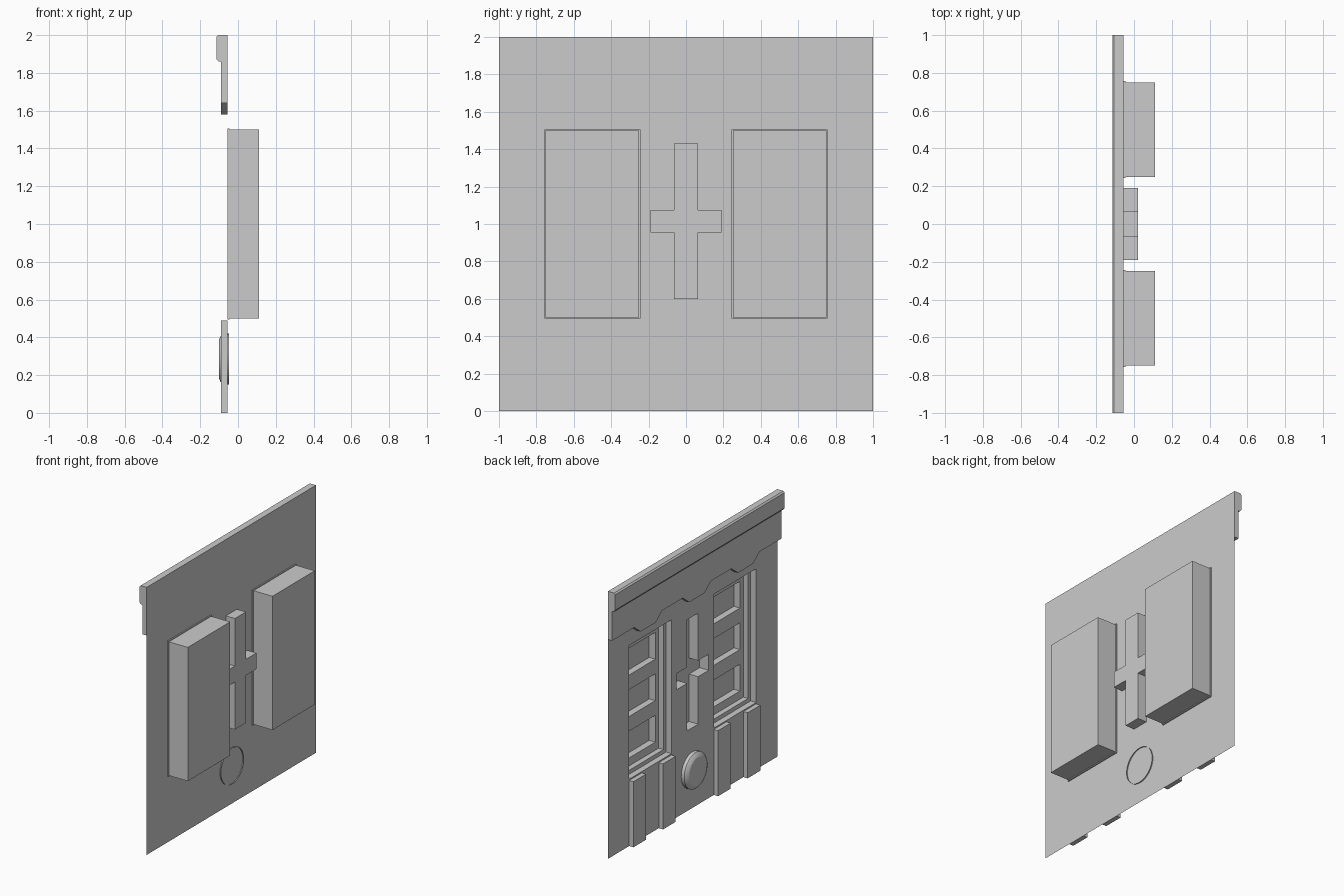
import bpy, bmesh, math

if "Cube" in bpy.data.objects:
    bpy.data.objects.remove(bpy.data.objects["Cube"], do_unlink=True)

plaster = bpy.data.materials.new("plain_grey")
plaster.use_nodes = True
grey = (0.6, 0.6, 0.6, 1)
plaster.diffuse_color = grey
plaster.node_tree.nodes["Principled BSDF"].inputs["Base Color"].default_value = grey

WALL = -0.055   # wall plane; the facade looks towards -x


def finish(name, bm, mirror=False, recalc=True):
    if recalc:
        bmesh.ops.recalc_face_normals(bm, faces=bm.faces)
    mesh = bpy.data.meshes.new(name)
    bm.to_mesh(mesh)
    bm.free()
    mesh.materials.append(plaster)
    obj = bpy.data.objects.new(name, mesh)
    bpy.context.collection.objects.link(obj)
    if mirror:
        mod = obj.modifiers.new("Mirror", "MIRROR")
        mod.use_axis = (False, True, False)
        mod.use_mirror_merge = False
    return obj


def rect(y0, y1, z0, z1, inset=0):
    y0, y1, z0, z1 = y0 + inset, y1 - inset, z0 + inset, z1 - inset
    return [(y0, z0), (y1, z0), (y1, z1), (y0, z1)]


def ring(bm, outline, x):
    return [bm.verts.new((x, y, z)) for y, z in outline]


def bridge(bm, a, b):
    n = len(a)
    for i in range(n):
        j = (i + 1) % n
        bm.faces.new((a[i], a[j], b[j], b[i]))


def prism(bm, outline, x0, x1):
    """Open at x0, capped at x1."""
    a, b = ring(bm, outline, x0), ring(bm, outline, x1)
    bridge(bm, a, b)
    bm.faces.new(b)


def sheet(bm, loops):
    """Flat face with holes: first loop is the border, the rest are holes."""
    edges = []
    for lp in loops:
        for i, v in enumerate(lp):
            w = lp[(i + 1) % len(lp)]
            edges.append(bm.edges.get((v, w)) or bm.edges.new((v, w)))
    bmesh.ops.triangle_fill(bm, use_beauty=True, edges=edges, normal=(-1, 0, 0))


# Outlines shared by the wall openings and the parts behind them
opening = rect(0.25, 0.75, 0.5, 1.5)
cross = [(-0.065, 0.6), (0.065, 0.6), (0.065, 0.955), (0.19, 0.955),
         (0.19, 1.075), (0.065, 1.075), (0.065, 1.43), (-0.065, 1.43),
         (-0.065, 1.075), (-0.19, 1.075), (-0.19, 0.955), (-0.065, 0.955)]

# Wall sheet with two window openings and a cross opening
bm = bmesh.new()
outlines = [rect(-1, 1, 0, 2), opening, [(-y, z) for y, z in opening], cross]
sheet(bm, [ring(bm, o, WALL) for o in outlines])
finish("wall", bm, recalc=False)

# Cross-shaped niche
bm = bmesh.new()
prism(bm, cross, WALL, 0.02)
finish("cross_niche", bm)

# Boxes behind the windows
bm = bmesh.new()
prism(bm, opening, WALL, 0.11)
finish("window_box", bm, mirror=True)

# Narrow lip round each box at the back of the wall
bm = bmesh.new()
outer = rect(0.25, 0.75, 0.5, 1.5, -0.006)
loops = [ring(bm, o, x) for o, x in
         ((outer, WALL), (outer, -0.046), (opening, -0.046))]
bridge(bm, loops[0], loops[1])
bridge(bm, loops[1], loops[2])
finish("window_lip", bm, mirror=True)

# Stepped window frame with three stacked panes
bm = bmesh.new()
inner = rect(0.25, 0.75, 0.5, 1.5, 0.03)
steps = [ring(bm, o, x) for o, x in
         ((opening, -0.01), (inner, -0.01), (inner, 0.03))]
for a, b in zip(steps, steps[1:]):
    bridge(bm, a, b)
pane_rings = []
for row in range(3):
    z = 0.59 + 0.31 * row
    pane = rect(0.32, 0.68, z, z + 0.2)
    front, back = ring(bm, pane, 0.03), ring(bm, pane, 0.08)
    bridge(bm, front, back)
    bm.faces.new(back)
    pane_rings.append(front)
sheet(bm, [steps[-1]] + pane_rings)
finish("window_frame", bm, mirror=True)

# Pilasters under the windows
bm = bmesh.new()
for y in (0.25, 0.6):
    prism(bm, rect(y, y + 0.15, 0, 0.49), WALL, -0.09)
finish("pilasters", bm, mirror=True)

# Frieze with three hanging tabs
low, high = 1.58, 1.64
edge = [(-1, high)]
for c in (-0.575, 0, 0.575):
    edge += [(c - 0.165, high), (c - 0.09, low), (c + 0.09, low), (c + 0.165, high)]
edge += [(1, high), (1, 1.88), (-1, 1.88)]
bm = bmesh.new()
prism(bm, edge, WALL, -0.09)
finish("frieze", bm)

# Cornice with softened edges
profile = [(WALL, 2), (-0.105, 2), (-0.115, 1.99), (-0.115, 1.875),
           (-0.103, 1.86), (-0.089, 1.86), (WALL, 1.87)]
bm = bmesh.new()
ends = [[bm.verts.new((x, y, z)) for x, z in profile] for y in (-1, 1)]
bridge(bm, *ends)
for end in ends:
    bm.faces.new(end)
finish("cornice", bm)

# Round boss set through the wall, open at the back
bm = bmesh.new()
SEG = 32
rings = []
for x, r in ((-0.047, 0.135), (-0.08, 0.135), (-0.092, 0.122), (-0.1, 0.105)):
    circle = [(r * math.cos(2 * math.pi * i / SEG),
               0.285 + r * math.sin(2 * math.pi * i / SEG)) for i in range(SEG)]
    rings.append(ring(bm, circle, x))
for a, b in zip(rings, rings[1:]):
    bridge(bm, a, b)
bm.faces.new(rings[-1])
boss = finish("round_boss", bm)
bpy.ops.object.select_all(action="DESELECT")
boss.select_set(True)
bpy.context.view_layer.objects.active = boss
bpy.ops.object.shade_smooth_by_angle(angle=math.radians(25))
